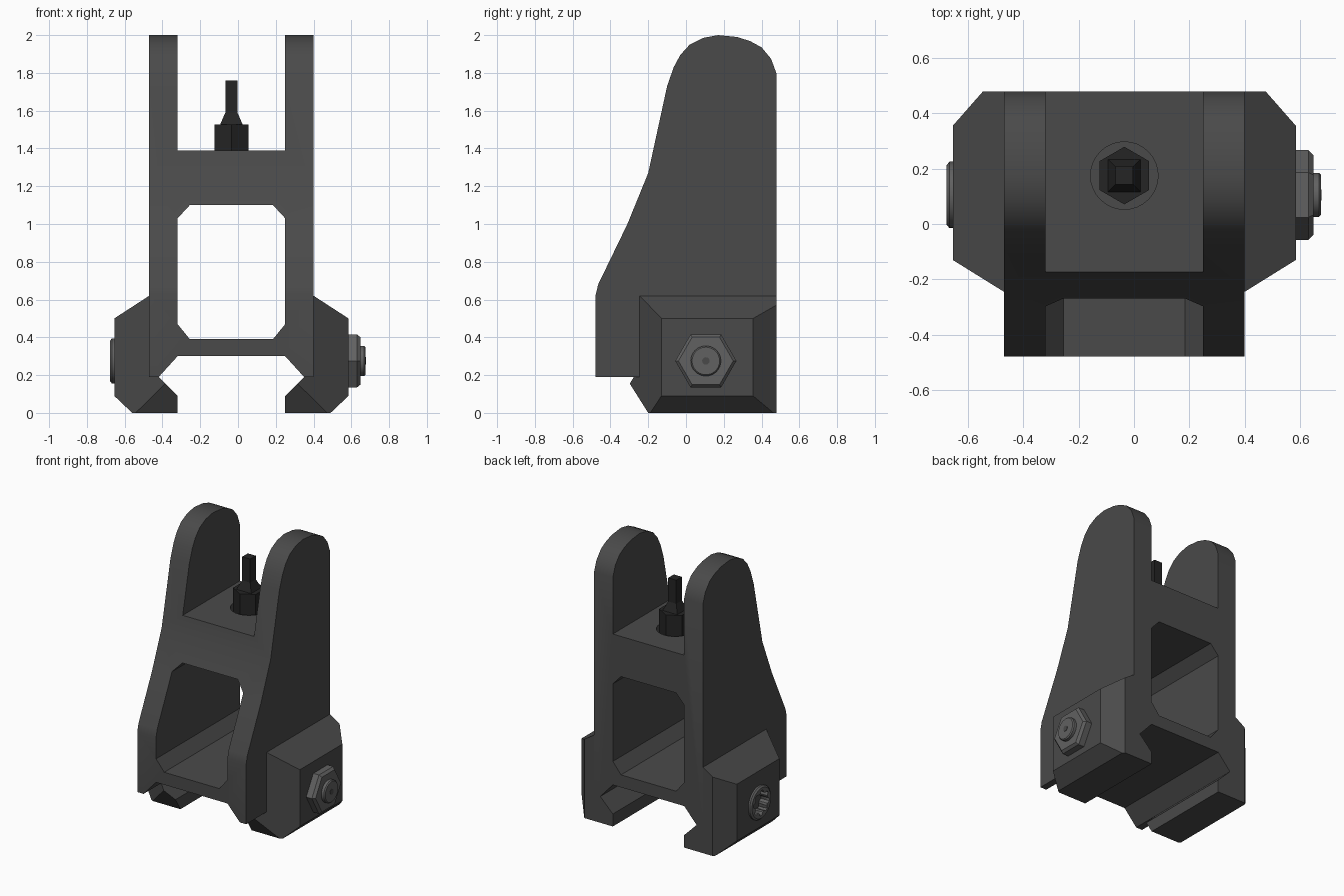
import bpy, bmesh, math
from mathutils import Vector

if "Cube" in bpy.data.objects:
    bpy.data.objects.remove(bpy.data.objects["Cube"])

CX = -0.035          # centre line of the body
BACK = 0.478         # flat rear plane


def material(name, c):
    m = bpy.data.materials.new(name)
    m.diffuse_color = (c, c, c, 1)
    m.use_nodes = True
    m.node_tree.nodes["Principled BSDF"].inputs["Base Color"].default_value = m.diffuse_color
    return m


GREY = material("dark_grey", 0.068)
BLACK = material("black_steel", 0.018)
STEEL = material("worn_steel", 0.12)


def place(axis, a, b, d):
    """Profile point (a, b) at depth d along the axis."""
    return {'x': (d, a, b), 'y': (a, d, b), 'z': (a, b, d)}[axis]


def to_object(name, bm, mat):
    bmesh.ops.recalc_face_normals(bm, faces=bm.faces)
    me = bpy.data.meshes.new(name)
    bm.to_mesh(me)
    bm.free()
    me.materials.append(mat)
    ob = bpy.data.objects.new(name, me)
    bpy.context.collection.objects.link(ob)
    return ob


def stack(name, axis, sections, mat, clips=()):
    """Skin a list of (depth, points) sections, cap the ends, clip by planes."""
    bm = bmesh.new()
    loops = [[bm.verts.new(place(axis, a, b, d)) for a, b in pts] for d, pts in sections]
    n = len(loops[0])
    for lo, hi in zip(loops, loops[1:]):
        for i in range(n):
            j = (i + 1) % n
            bm.faces.new((lo[i], lo[j], hi[j], hi[i]))
    bm.faces.new(loops[0])
    bm.faces.new(loops[-1])
    for co, no in clips:
        bmesh.ops.bisect_plane(bm, geom=bm.verts[:] + bm.edges[:] + bm.faces[:],
                               plane_co=co, plane_no=Vector(no).normalized(), clear_outer=True)
        bmesh.ops.holes_fill(bm, edges=[e for e in bm.edges if e.is_boundary])
    return to_object(name, bm, mat)


def prism(name, axis, pts, lo, hi, mat=GREY, clips=()):
    return stack(name, axis, [(lo, pts), (hi, pts)], mat, clips)


def ngon(a, b, r, sides, rot=0.0):
    return [(a + r * math.cos(rot + 2 * math.pi * i / sides),
             b + r * math.sin(rot + 2 * math.pi * i / sides)) for i in range(sides)]


def turned(name, axis, centre, rings, sides, mat, rot=0.0):
    return stack(name, axis, [(d, ngon(*centre, r, sides, rot)) for d, r in rings], mat)


def boolean(ob, cutter, op='DIFFERENCE'):
    mod = ob.modifiers.new("cut", 'BOOLEAN')
    mod.operation, mod.object, mod.solver = op, cutter, 'EXACT'
    bpy.context.view_layer.objects.active = ob
    bpy.ops.object.modifier_apply(modifier=mod.name)


def discard(ob):
    bpy.data.objects.remove(ob, do_unlink=True)


def smooth(ob, angle=30):
    bpy.ops.object.select_all(action='DESELECT')
    ob.select_set(True)
    bpy.context.view_layer.objects.active = ob
    bpy.ops.object.shade_smooth_by_angle(angle=math.radians(angle))


def symmetric(half):
    """Mirror a right-hand outline (x offset, z) about the centre line."""
    return [(CX + x, z) for x, z in half] + [(CX - x, z) for x, z in reversed(half)]


# Sight frame: side outline crossed with the front outline, then the window
side = [(-0.478, 0.19), (-0.478, 0.625), (-0.465, 0.68), (-0.31, 1.0), (-0.2, 1.27),
        (-0.1, 1.73), (-0.065, 1.83), (-0.03, 1.895), (0.02, 1.95), (0.09, 1.985),
        (0.17, 2.0), (0.27, 1.99), (0.34, 1.968), (0.4, 1.935), (0.45, 1.875),
        (BACK, 1.8), (BACK, 0.19)]
frame = prism("sight_frame", 'x', side, CX - 0.435, CX + 0.435)
front = symmetric([(0.285, 0.30), (0.385, 0.19), (0.395, 0.1), (0.6, 0.1), (0.6, 2.1),
                   (0.285, 2.1), (0.285, 1.39)])
window = symmetric([(0.22, 0.39), (0.285, 0.47), (0.285, 1.03), (0.22, 1.10)])
for outline, op in ((front, 'INTERSECT'), (window, 'DIFFERENCE')):
    cutter = prism("cutter", 'y', outline, -0.7, 0.7)
    boolean(frame, cutter, op)
    discard(cutter)

# Counterbore for the front post
POST = (CX, 0.175)
cutter = turned("cutter", 'z', POST, [(1.30, 0.122), (1.5, 0.122)], 32, GREY)
boolean(frame, cutter)
discard(cutter)
smooth(frame)

# Rail clamps on both sides, chamfered at front and back
clamp = [(0.385, 0.19), (0.435, 0.19), (0.435, 0.62), (0.62, 0.5), (0.62, 0.09),
         (0.525, 0.0), (0.285, 0.0), (0.285, 0.09)]
clamps = {}
for label, s in (("left", -1), ("right", 1)):
    clips = [((CX + s * 0.62, -0.13, 0), (s * 0.115, -0.185, 0)),    # front chamfer
             ((CX + s * 0.62, 0.355, 0), (s * 0.123, 0.108, 0)),     # rear chamfer
             ((0, -0.32, 0.19), (0, -0.19, -0.12))]                  # sloped lip end
    clamps[label] = prism(label + "_rail_clamp", 'y', [(CX + s * x, z) for x, z in clamp],
                          -0.45, BACK, GREY, clips)

# Clamp nut and bolt end on the right
BOLT = (0.105, 0.275)
turned("clamp_nut", 'x', BOLT, [(0.57, 0.162), (0.63, 0.162), (0.648, 0.145)], 6, STEEL)
smooth(turned("bolt_end", 'x', BOLT, [(0.60, 0.08), (0.668, 0.08), (0.675, 0.073)], 32, STEEL))
turned("bolt_centre_mark", 'x', BOLT, [(0.67, 0.02), (0.677, 0.02)], 12, GREY)

# Bolt head on the left with a toothed socket
head = turned("bolt_head", 'x', BOLT, [(-0.595, 0.12), (-0.667, 0.12), (-0.677, 0.108)], 32, STEEL)
star = [(BOLT[0] + r * math.cos(a), BOLT[1] + r * math.sin(a))
        for i in range(32)
        for a, r in [(2 * math.pi * i / 32, 0.09 if i % 4 < 2 else 0.072)]]
cutter = prism("cutter", 'x', star, -0.72, -0.61)
boolean(head, cutter)
boolean(clamps["left"], cutter)
discard(cutter)
smooth(head)

# Front post: hexagonal base, tapered neck and square pin
turned("post_base", 'z', POST, [(1.29, 0.104), (1.528, 0.104)], 6, BLACK, math.pi / 2)
R2 = math.sqrt(2)
turned("post_pin", 'z', POST, [(1.52, 0.062 * R2), (1.53, 0.058 * R2), (1.59, 0.032 * R2),
                               (1.76, 0.032 * R2)], 4, BLACK, math.pi / 4)
